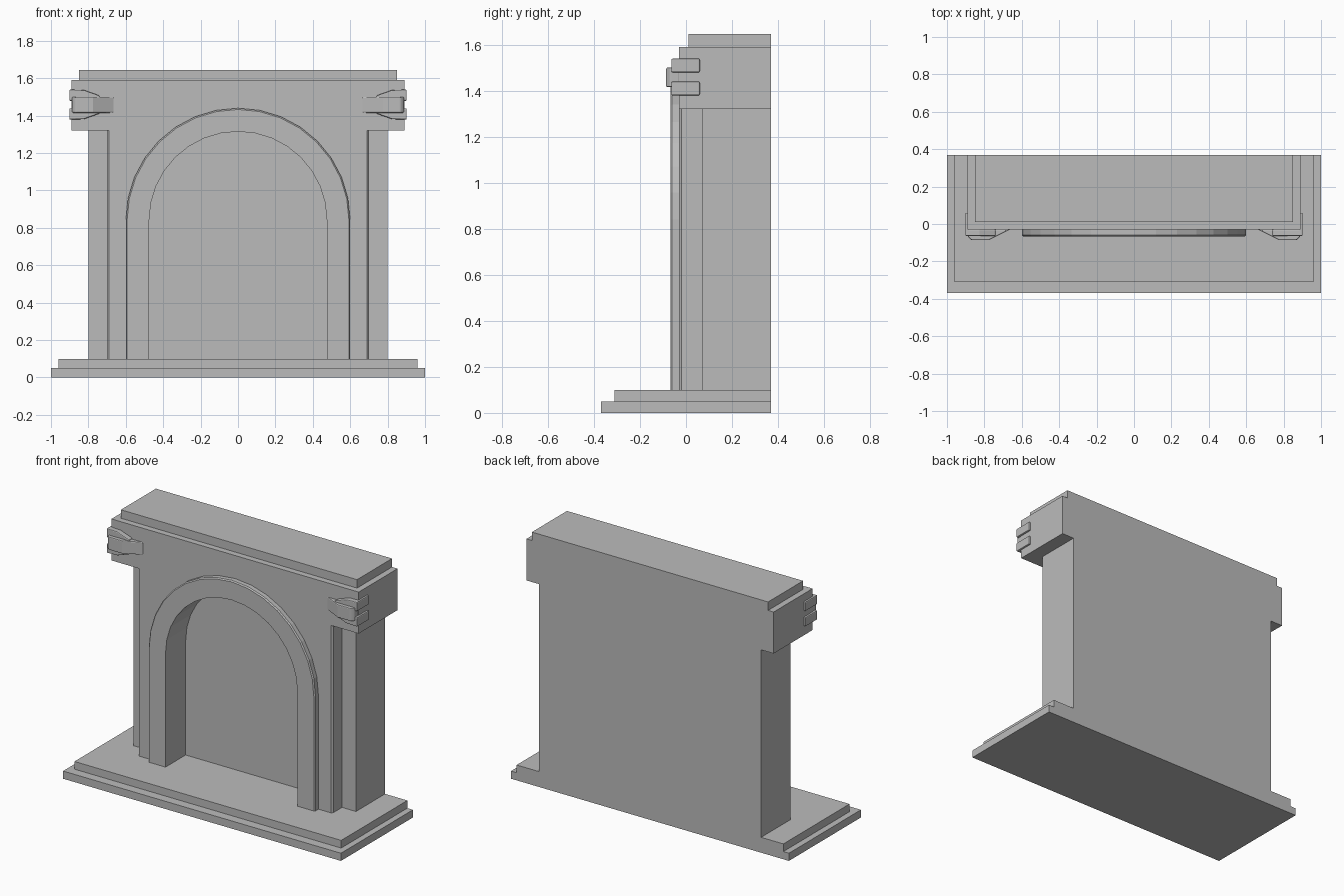
import bpy, bmesh
from math import sin, cos, pi

cube = bpy.data.objects.get("Cube")
if cube:
    bpy.data.objects.remove(cube, do_unlink=True)

stone = bpy.data.materials.new("grey_stone")
stone.use_nodes = True
GREY = (0.5, 0.5, 0.5, 1)
stone.diffuse_color = GREY
stone.node_tree.nodes["Principled BSDF"].inputs["Base Color"].default_value = GREY

FLOOR, SPRING, LEDGE, TOP = 0.10, 0.84, 1.32, 1.59
OPENING, RIM = 0.475, 0.60
BACK = 0.37


def loft(name, sections, to_xyz=lambda a, b, d: (a, d, b), bevel=0):
    """Join matching outlines, given as (depth, points), into a closed solid."""
    bm = bmesh.new()
    loops = [[bm.verts.new(to_xyz(a, b, d)) for a, b in pts] for d, pts in sections]
    for lo, hi in zip(loops, loops[1:]):
        for i in range(len(lo)):
            j = (i + 1) % len(lo)
            bm.faces.new((lo[i], lo[j], hi[j], hi[i]))
    bm.faces.new(loops[0])
    bm.faces.new(loops[-1])
    bmesh.ops.remove_doubles(bm, verts=bm.verts, dist=0.00001)
    bmesh.ops.recalc_face_normals(bm, faces=bm.faces)
    mesh = bpy.data.meshes.new(name)
    bm.to_mesh(mesh)
    bm.free()
    mesh.materials.append(stone)
    obj = bpy.data.objects.new(name, mesh)
    bpy.context.collection.objects.link(obj)
    if bevel:
        mod = obj.modifiers.new("edge_bevel", 'BEVEL')
        mod.width = bevel
        mod.segments = 2
    return obj


def slab(name, half, front, z0, z1):
    pts = [(-half, z0), (half, z0), (half, z1), (-half, z1)]
    return loft(name, [(front, pts), (BACK, pts)])


def arch(radius, steps=16):
    """Arch line from the right foot over the crown to the left foot."""
    curve = [(radius * cos(pi * i / steps), SPRING + radius * sin(pi * i / steps))
             for i in range(steps + 1)]
    return [(radius, FLOOR)] + curve + [(-radius, FLOOR)]


def tee(jamb, opening=True):
    """Wall outline with a wider header, optionally with the arched opening."""
    outline = [(-jamb, FLOOR), (-jamb, LEDGE), (-0.89, LEDGE), (-0.89, TOP),
               (0.89, TOP), (0.89, LEDGE), (jamb, LEDGE), (jamb, FLOOR)]
    return outline + (arch(OPENING) if opening else [])


# Stepped hearth and mantel shelf
slab("hearth_lower_step", 1.0, -0.37, 0, 0.05)
slab("hearth_upper_step", 0.96, -0.31, 0.05, FLOOR)
slab("mantel_shelf", 0.85, 0.01, TOP, 1.645)

# Front panel with chamfered sides, recessed pillars and firebox back
loft("front_panel", [(-0.03, tee(0.69)), (-0.02, tee(0.70)), (0.07, tee(0.70))])
loft("side_pillars", [(0.07, tee(0.80)), (0.14, tee(0.80))])
loft("back_wall", [(0.14, tee(0.80, False)), (BACK, tee(0.80, False))])

# Raised arch surround with a chamfered outer edge
inner = arch(OPENING)[::-1]
loft("arch_surround", [(-0.03, arch(RIM) + inner), (-0.06, arch(RIM) + inner),
                       (-0.067, arch(RIM - 0.007) + inner)])

# Corner claws: one front tongue over two fingers that wrap the header
for side, s in (("left", 1), ("right", -1)):
    tongue = [(0.66, -0.028), (0.775, -0.086), (0.87, -0.086),
              (0.887, -0.07), (0.887, -0.028)]
    loft(side + "_claw_tongue", [(1.415, tongue), (1.50, tongue)],
         lambda a, b, d: (s * a, b, d), 0.006)
    for level, t in (("upper", 1), ("lower", -1)):
        plate = [(0.902, 0.02), (0.902, 0.08), (0.825, 0.078), (0.74, 0.048), (0.74, 0.02)]
        loft(f"{side}_{level}_claw_front", [(-0.028, plate), (-0.064, plate)],
             lambda a, b, d: (s * a, d, 1.459 + t * b), 0.006)
        wrap = [(0.88, -0.064), (0.902, -0.064), (0.902, 0.06), (0.88, 0.06)]
        loft(f"{side}_{level}_claw_side", [(0.02, wrap), (0.08, wrap)],
             lambda a, b, d: (s * a, b, 1.459 + t * d), 0.006)
